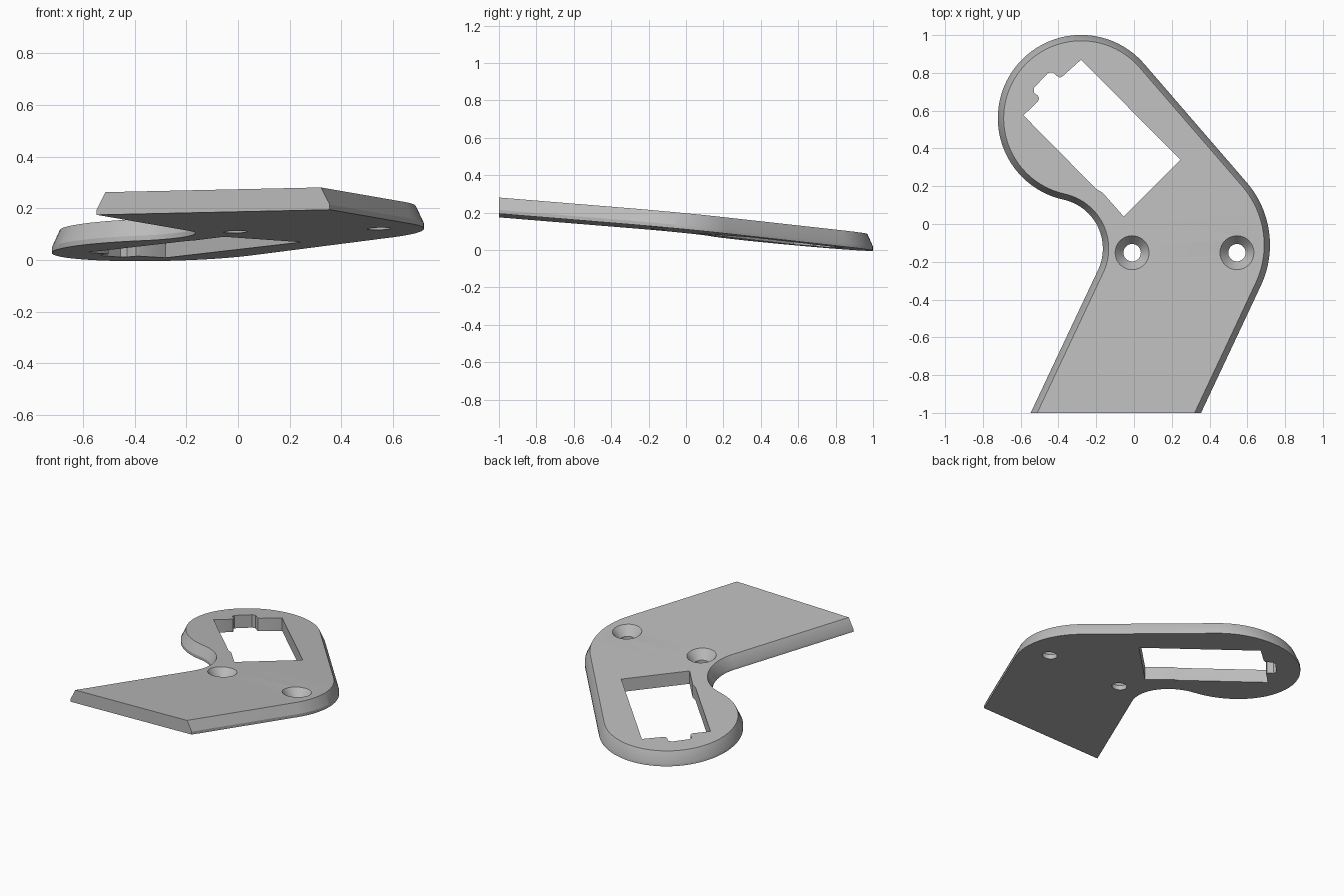
import bpy, bmesh
from math import cos, sin, pi, atan2, radians
from mathutils import Vector

if "Cube" in bpy.data.objects:
    bpy.data.objects.remove(bpy.data.objects["Cube"])

THICK, LIP, CHAMFER = 0.087, 0.02, 0.031


def tilt(x, y, h):
    """Place a point at height h above the sloping underside."""
    return (x, y, 0.095 + 0.022 * x - 0.092 * y + h)


def arc(center, r, a0, a1, n):
    return [(center[0] + r * cos(a0 + (a1 - a0) * i / n),
             center[1] + r * sin(a0 + (a1 - a0) * i / n)) for i in range(n + 1)]


def outline(inset):
    """Plate edge, counter-clockwise, moved inwards by inset."""
    head, neck, elbow = (-0.28, 0.56), (-0.43, -0.13), (0.214, -0.111)
    side = atan2(-0.426, 0.905)          # facing of the lower right edge
    upper = atan2(0.655, 0.756)          # facing of the upper right edge
    join = atan2(head[1] - neck[1], head[0] - neck[0])
    shift = inset / cos(side)
    pts = [(-0.547 + shift, -1), (0.355 - shift, -1)]
    pts += arc(elbow, 0.506 - inset, side, upper, 20)
    pts += arc(head, 0.441 - inset, upper, join + pi, 48)
    pts += arc(neck, 0.265 + inset, join, side, 28)
    return pts


def loft(name, rings, mat):
    """Solid through stacked rings of (points, height)."""
    bm = bmesh.new()
    loops = [[bm.verts.new(tilt(x, y, h)) for x, y in pts] for pts, h in rings]
    n = len(loops[0])
    for a, b in zip(loops, loops[1:]):
        for i in range(n):
            j = (i + 1) % n
            bm.faces.new((a[i], a[j], b[j], b[i]))
    bm.faces.new(loops[0][::-1])
    bm.faces.new(loops[-1])
    bmesh.ops.recalc_face_normals(bm, faces=bm.faces)
    mesh = bpy.data.meshes.new(name)
    bm.to_mesh(mesh)
    bm.free()
    mesh.materials.append(mat)
    ob = bpy.data.objects.new(name, mesh)
    bpy.context.collection.objects.link(ob)
    return ob


grey = bpy.data.materials.new("plain grey")
grey.use_nodes = True
colour = (0.5, 0.5, 0.5, 1)
grey.diffuse_color = colour
grey.node_tree.nodes["Principled BSDF"].inputs["Base Color"].default_value = colour

# Plate with a small upright lip and a chamfered rim
plate = loft("mounting_plate", [(outline(0), 0), (outline(0), LIP),
                                (outline(CHAMFER), THICK)], grey)

# Rectangular window with a rounded notch at its upper left end
window = [(-0.055, 0.04), (0.245, 0.34), (-0.28, 0.87), (-0.38, 0.78),
          (-0.395, 0.775), (-0.41, 0.785), (-0.43, 0.803), (-0.455, 0.8),
          (-0.53, 0.72), (-0.53, 0.695), (-0.51, 0.68), (-0.502, 0.665),
          (-0.508, 0.65), (-0.585, 0.575), (-0.2, 0.185), (-0.165, 0.165)]
cutters = [loft("window_cutter", [(window, -0.1), (window, 0.2)], grey)]

# Countersunk screw holes
for x in (-0.01, 0.545):
    def ring(r):
        return arc((x, -0.152), r, 0, 2 * pi * 31 / 32, 31)
    cutters.append(loft("screw_cutter", [
        (ring(0.046), -0.1), (ring(0.046), 0.03), (ring(0.09), THICK),
        (ring(0.09), 0.2)], grey))

for cutter in cutters:
    mod = plate.modifiers.new(cutter.name, "BOOLEAN")
    mod.operation, mod.solver, mod.object = "DIFFERENCE", "EXACT", cutter

# Keep the cut result and drop the cutters
bpy.context.view_layer.update()
graph = bpy.context.evaluated_depsgraph_get()
cut_mesh = bpy.data.meshes.new_from_object(plate.evaluated_get(graph))
plate.modifiers.clear()
plate.data = cut_mesh
for cutter in cutters:
    bpy.data.objects.remove(cutter)

bpy.ops.object.select_all(action="DESELECT")
plate.select_set(True)
bpy.context.view_layer.objects.active = plate
bpy.ops.object.shade_smooth_by_angle(angle=radians(25))
